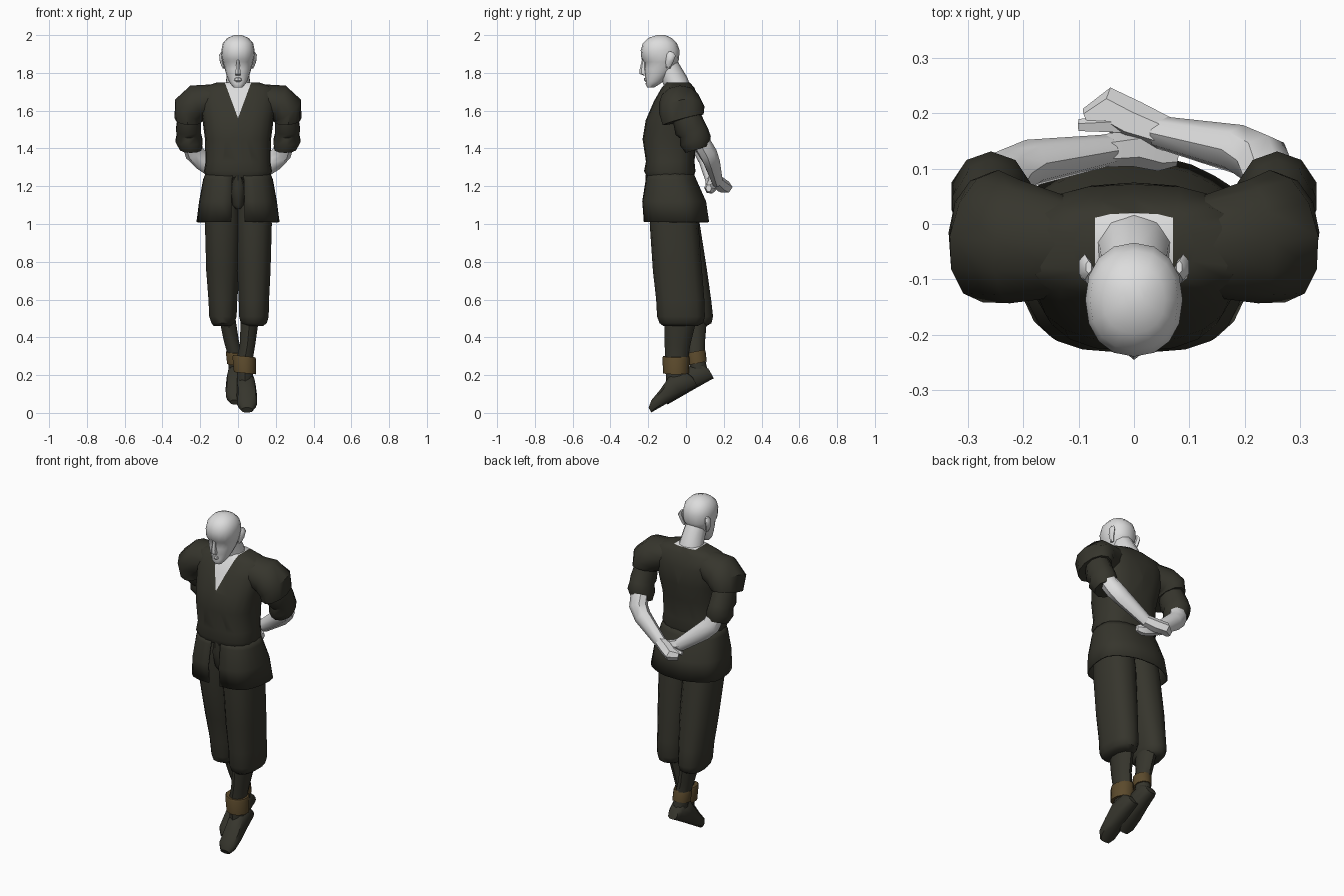
import bpy, bmesh, math
from mathutils import Vector as V


def material(name, rgb):
    m = bpy.data.materials.new(name)
    m.diffuse_color = (*rgb, 1)
    return m


CLOTH = material("dark olive cloth", (0.037, 0.036, 0.026))
SKIN = material("pale skin", (0.72, 0.72, 0.72))
LEATHER = material("brown leather", (0.105, 0.068, 0.025))


def finish(name, bm, mats, angle=45):
    bmesh.ops.recalc_face_normals(bm, faces=bm.faces)
    me = bpy.data.meshes.new(name)
    bm.to_mesh(me)
    bm.free()
    for m in mats:
        me.materials.append(m)
    me.shade_smooth()
    me.set_sharp_from_angle(angle=math.radians(angle))
    ob = bpy.data.objects.new(name, me)
    bpy.context.collection.objects.link(ob)
    return ob


def loft_bm(rings, n=12, power=2.0, ref=V((0, 1, 0)), gap=None, ripple=0.0):
    """Rings are (centre, radius along ref, other radius, normal or None)."""
    bm = bmesh.new()
    pts = [V(r[0]) for r in rings]
    loops = []
    for i, (c, a, b, nrm) in enumerate(rings):
        if nrm is None:
            nrm = pts[min(i + 1, len(pts) - 1)] - pts[max(i - 1, 0)]
        nrm = V(nrm).normalized()
        b1 = (ref - nrm * ref.dot(nrm)).normalized()
        b2 = nrm.cross(b1)
        loop = []
        for k in range(n):
            if gap:
                t = math.pi + gap + (math.tau - 2 * gap) * k / (n - 1)
            else:
                t = math.tau * k / n
            f = 1 + ripple * math.cos(5 * t) * i / len(rings)
            co, si = (math.copysign(abs(q) ** (2 / power), q) for q in (math.cos(t), math.sin(t)))
            loop.append(bm.verts.new(V(c) + b1 * a * co * f + b2 * b * si * f))
        loops.append(loop)
    for p, q in zip(loops, loops[1:]):
        for k in range(n - 1 if gap else n):
            j = (k + 1) % n
            bm.faces.new((p[k], p[j], q[j], q[k]))
    if not gap:
        bm.faces.new(loops[0])
        bm.faces.new(loops[-1])
    return bm


def loft(name, rings, mat, angle=45, **kw):
    return finish(name, loft_bm(rings, **kw), [mat], angle)


def stack(rows, x=0.0):
    """Level rings from (z, front y, back y, half width)."""
    return [((x, (f + b) / 2, z), (b - f) / 2, w, (0, 0, 1)) for z, f, b, w in rows]


# Tunic body, with the V neck cut into it
bm = loft_bm(stack([(1.245, -.205, .04, .168), (1.28, -.222, .05, .18), (1.33, -.212, .045, .172),
                    (1.45, -.23, .055, .175), (1.55, -.213, .075, .188), (1.65, -.17, .072, .205),
                    (1.72, -.13, .045, .2), (1.75, -.105, .02, .11)]), n=20, power=2.6)
for s in (-1, 1):
    bmesh.ops.bisect_plane(bm, geom=bm.verts[:] + bm.edges[:] + bm.faces[:],
                           plane_co=(0, 0, 1.56), plane_no=(s, 0, -.37))
for f in bm.faces:
    c = f.calc_center_median()
    if c.y < -.04 and abs(c.x) < (c.z - 1.56) * .37:
        f.material_index = 1
finish("tunic", bm, [CLOTH, SKIN])

# Tunic skirt, open at the front, and the flap behind the opening
skirt = loft("tunic_skirt", stack([(1.27, -.205, .04, .172), (1.235, -.215, .055, .185),
                                   (1.12, -.235, .105, .205), (1.01, -.228, .12, .218)]),
             CLOTH, n=24, power=2.6, gap=.1, ripple=.035)
thick = skirt.modifiers.new("thickness", 'SOLIDIFY')
thick.thickness = .008
loft("front_flap", stack([(1.08, -.18, -.14, .012), (1.1, -.192, -.14, .03),
                          (1.19, -.213, -.14, .038), (1.26, -.215, -.14, .02)]), CLOTH, n=8)

# Neck and head
loft("neck", [((0, -.045, 1.71), .07, .075, (0, -.3, 1)), ((0, -.055, 1.755), .066, .066, (0, -.3, 1)),
              ((0, -.105, 1.85), .06, .058, (0, -.3, 1))], SKIN, n=10)
loft("head", stack([(1.722, -.205, -.17, .022), (1.74, -.214, -.14, .038), (1.755, -.212, -.12, .048),
                    (1.785, -.217, -.095, .06), (1.82, -.222, -.06, .07), (1.858, -.222, -.042, .08),
                    (1.872, -.236, -.037, .085), (1.92, -.24, -.034, .088), (1.958, -.228, -.048, .08),
                    (1.985, -.198, -.076, .056), (2.0, -.155, -.11, .02)]), SKIN, n=16, power=2.2, angle=50)
loft("nose", [((0, -.222, 1.868), .012, .008, (0, 0, 1)), ((0, -.226, 1.815), .02, .014, (0, 0, 1)),
              ((0, -.224, 1.795), .021, .017, (0, 0, 1)), ((0, -.213, 1.785), .008, .013, (0, 0, 1))],
     SKIN, n=6, angle=30)
loft("lips", stack([(1.752, -.213, -.19, .014), (1.76, -.223, -.19, .022), (1.772, -.222, -.19, .02),
                    (1.777, -.214, -.19, .01)]), SKIN, n=8, angle=20)

for s, side in ((-1, "left"), (1, "right")):
    # Ears
    loft(side + "_ear", [((s * .075, -.095, 1.825), .012, .008, (0, .2, 1)),
                         ((s * .085, -.088, 1.86), .02, .013, (0, .2, 1)),
                         ((s * .089, -.078, 1.895), .024, .012, (0, .2, 1)),
                         ((s * .082, -.078, 1.912), .012, .006, (0, .2, 1))], SKIN, n=6)
    # Shoulder cap over a puffed lower sleeve
    loft(side + "_shoulder_sleeve",
         [((s * .12, -.04, 1.66), .09, .08, (s, 0, -.1)),
          ((s * .215, -.032, 1.64), .112, .1, (s, .1, -.4)),
          ((s * .26, -.022, 1.603), .122, .092, (s * .6, .2, -.8)),
          ((s * .262, -.015, 1.552), .112, .074, (s * .1, .27, -1))], CLOTH)
    loft(side + "_lower_sleeve",
         [((s * .258, .0, 1.575), .075, .062, (0, .35, -1)),
          ((s * .262, .025, 1.5), .085, .07, (0, .35, -1)),
          ((s * .26, .042, 1.48), .079, .066, (0, .35, -1)),
          ((s * .259, .05, 1.44), .085, .075, (0, .3, -1)),
          ((s * .25, .06, 1.395), .065, .06, (0, .3, -1))], CLOTH, n=10)

# Forearms and clasped hands behind the back
loft("right_forearm", [((.25, .075, 1.44), .05, .05, (-.3, .4, -1)), ((.232, .115, 1.375), .05, .052, None),
                       ((.19, .135, 1.33), .045, .05, None), ((.05, .165, 1.225), .03, .036, None)],
     SKIN, n=8)
loft("right_hand", [((.06, .163, 1.23), .03, .034, None), ((.0, .185, 1.208), .038, .038, None),
                    ((-.045, .207, 1.195), .04, .034, None), ((-.085, .19, 1.19), .02, .025, None)],
     SKIN, n=6)
loft("right_thumb", [((-.02, .18, 1.215), .018, .018, None), ((-.1, .178, 1.205), .012, .012, None)],
     SKIN, n=5)
loft("left_forearm", [((-.25, .065, 1.44), .05, .05, (.3, .4, -1)), ((-.23, .092, 1.375), .046, .052, None),
                      ((-.19, .11, 1.335), .043, .05, None), ((-.05, .133, 1.225), .029, .036, None)],
     SKIN, n=8)
loft("left_hand", [((-.06, .132, 1.23), .029, .034, None), ((0, .138, 1.205), .034, .038, None),
                   ((.05, .125, 1.19), .03, .032, None), ((.08, .12, 1.19), .015, .02, None)],
     SKIN, n=6)

# Baggy trouser legs gathered below the knee
loft("right_trouser_leg", stack([(1.24, -.18, .03, .085), (1.0, -.192, .066, .097), (.75, -.175, .085, .09),
                                 (.6, -.158, .097, .082), (.51, -.153, .1, .08), (.475, -.14, .09, .07),
                                 (.46, -.12, .06, .05)], .084), CLOTH, n=14, power=2.4)
loft("left_trouser_leg", stack([(1.24, -.18, .03, .085), (1.0, -.185, .073, .097), (.75, -.13, .112, .09),
                                (.6, -.1, .133, .078), (.51, -.09, .143, .074), (.475, -.08, .135, .062),
                                (.46, -.05, .11, .05)], -.08), CLOTH, n=14, power=2.4)


def foot(side, x, ax, shin, band, heel):
    # Shin and ankle
    loft(side + "_shin", shin, CLOTH, n=10)
    # Leather ankle band
    loft(side + "_ankle_band", band, LEATHER, n=10)
    # Boot hanging toe-down, sliced from heel to toe
    along, up = V((0, -.87, -.49)), V((0, -.49, .87))
    rings = []
    for u, h, w in ((0, .06, .03), (.02, .105, .042), (.1, .125, .05), (.18, .085, .054),
                    (.25, .058, .052), (.282, .03, .03)):
        rings.append((V((x, *heel)) + along * u + up * h / 2 + V((ax - x, 0, 0)) * max(0, 1 - u / .2),
                      w, h / 2, along))
    loft(side + "_boot", rings, CLOTH, n=10, power=2.6, ref=V((1, 0, 0)))


foot("right", .048, .04,
     [((.062, -.03, .49), .085, .05, (0, 0, 1)), ((.05, -.045, .36), .068, .043, (0, 0, 1)),
      ((.035, -.05, .28), .06, .045, (0, 0, 1)), ((.038, -.045, .15), .06, .045, (0, 0, 1))],
     [((.033, -.053, .3), .068, .062, (.1, 0, 1)), ((.033, -.053, .29), .072, .066, (.1, 0, 1)),
      ((.037, -.053, .21), .068, .062, (.1, 0, 1))], (.062, .14))
foot("left", -.012, -.008,
     [((-.055, .035, .49), .075, .045, (0, 0, 1)), ((-.035, .045, .38), .056, .042, (0, 0, 1)),
      ((-.012, .052, .3), .048, .042, (0, .15, 1)), ((-.008, .075, .2), .05, .042, (0, .3, 1))],
     [((-.014, .048, .325), .052, .05, (0, -.2, 1)), ((-.014, .05, .315), .055, .052, (0, -.2, 1)),
      ((-.01, .058, .262), .053, .05, (0, -.2, 1))], (.148, .182))
